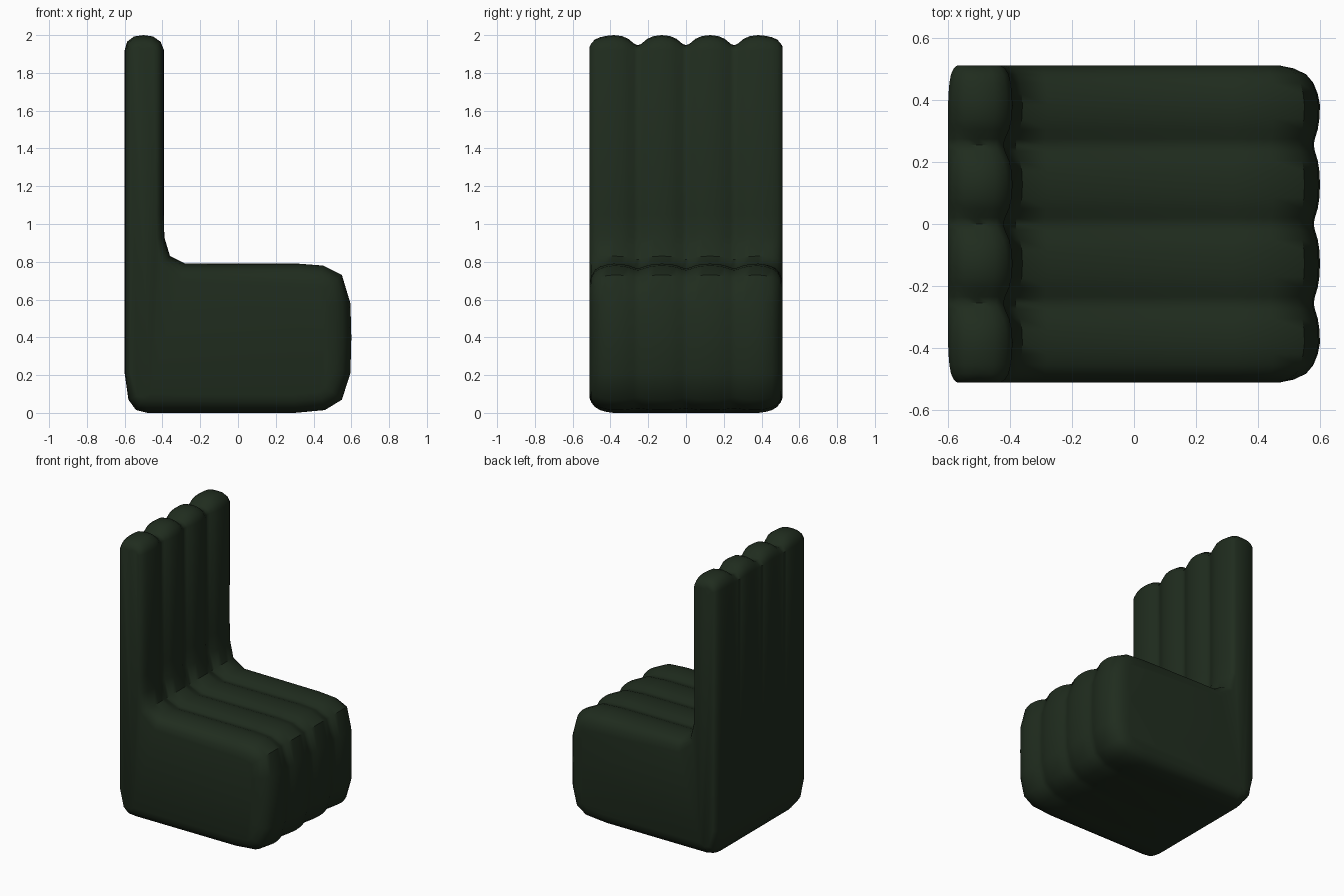
import bpy, bmesh
from mathutils import Vector

if "Cube" in bpy.data.objects:
    bpy.data.objects.remove(bpy.data.objects["Cube"])

# Side profile: x, z, groove depth, side-edge rounding depth
PROFILE = [
    (-0.60, 0.21, 0, .03), (-0.58, 0.07, 0, .05), (-0.54, 0.015, 0, .08),
    (-0.48, 0.00, 0, .10), (0.30, 0.00, 0, .10), (0.46, 0.015, .01, .10),
    (0.55, 0.07, .02, .11), (0.595, 0.21, .02, .13), (0.60, 0.40, .02, .14),
    (0.595, 0.58, .02, .13), (0.55, 0.73, .025, .11), (0.45, 0.78, .025, .11),
    (0.32, 0.79, .025, .11), (-0.28, 0.79, .025, .09), (-0.36, 0.83, .03, .06),
    (-0.39, 0.93, .03, .04), (-0.392, 1.05, .03, .04), (-0.392, 1.92, .03, .04),
    (-0.41, 1.965, .045, .05), (-0.45, 1.993, .055, .065), (-0.50, 2.00, .055, .075),
    (-0.55, 1.993, .055, .065), (-0.587, 1.965, .03, .05), (-0.60, 1.92, 0, .03),
]
SEAM = 0.255

# Stations across the width: y, groove amount, edge amount
half = [(0, 1, 0), (.02, .82, 0), (.05, .36, 0), (.085, .09, 0), (.1275, 0, 0),
        (.17, .09, 0), (.205, .36, 0), (.235, .82, 0), (SEAM, 1, 0),
        (.275, .82, 0), (.305, .36, 0), (.34, .09, 0), (.383, 0, 0),
        (.42, 0, .05), (.455, 0, .15), (.483, 0, .32), (.502, 0, .62), (.512, 0, 1)]
stations = [(-y, g, e) for y, g, e in reversed(half[1:])] + half


def outward(i):
    p = [Vector(PROFILE[(i + k) % len(PROFILE)][:2]) for k in (-1, 0, 1)]
    t = ((p[1] - p[0]).normalized() + (p[2] - p[1]).normalized()).normalized()
    return Vector((t.y, -t.x))


# Channel-tufted seat and back, lofted as one body
normals = [outward(i) for i in range(len(PROFILE))]
bm = bmesh.new()
rings = []
for y, g, e in stations:
    ring = []
    for (x, z, groove, edge), n in zip(PROFILE, normals):
        d = groove * g + edge * e
        ring.append(bm.verts.new((x - n.x * d, y, z - n.y * d)))
    rings.append(ring)
for a, b in zip(rings, rings[1:]):
    for i in range(len(a)):
        j = (i + 1) % len(a)
        bm.faces.new((a[i], a[j], b[j], b[i]))
# Flat side panels
bm.faces.new(rings[0])
bm.faces.new(rings[-1])
bmesh.ops.recalc_face_normals(bm, faces=bm.faces)
for f in bm.faces:
    f.smooth = True
mesh = bpy.data.meshes.new("tufted_chair")
bm.to_mesh(mesh)
bm.free()
chair = bpy.data.objects.new("tufted_chair", mesh)
bpy.context.collection.objects.link(chair)

# Dark green fabric
fabric = bpy.data.materials.new("dark_green_fabric")
fabric.diffuse_color = (0.014, 0.025, 0.013, 1)
fabric.use_nodes = True
fabric.node_tree.nodes["Principled BSDF"].inputs["Base Color"].default_value = fabric.diffuse_color
mesh.materials.append(fabric)

bpy.context.view_layer.objects.active = chair
chair.select_set(True)
bpy.ops.object.shade_smooth_by_angle(angle=0.8)
